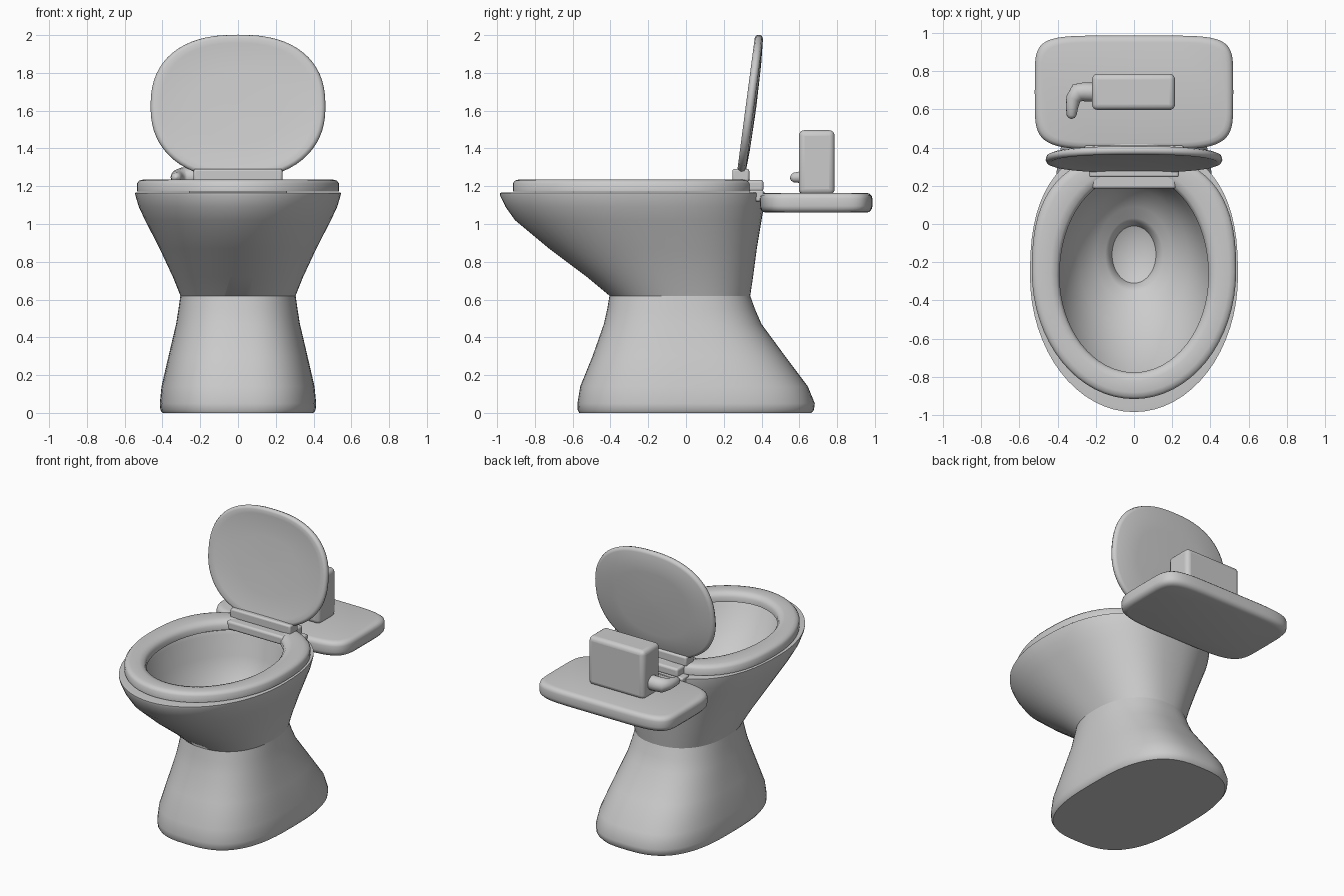
import bpy, bmesh, math

SEG = 64


def finish(obj, angle=40):
    bpy.ops.object.select_all(action='DESELECT')
    obj.select_set(True)
    bpy.context.view_layer.objects.active = obj
    bpy.ops.object.shade_smooth_by_angle(angle=math.radians(angle))
    return obj


def outline(z, w, y0, y1, yc, nf, nb):
    """Egg outline: half width w, from y0 to y1, widest at yc; nf / nb = squareness front / back."""
    pts = []
    for i in range(SEG):
        t = 2 * math.pi * i / SEG
        c, s = math.cos(t), math.sin(t)
        n, r = (nb, y1 - yc) if s >= 0 else (nf, yc - y0)
        x = math.copysign(w * abs(c) ** (2 / n), c)
        y = yc + math.copysign(r * abs(s) ** (2 / n), s)
        pts.append((x, y, z))
    return pts


def loft(name, rings, ring_closed=False, angle=40):
    bm = bmesh.new()
    loops = [[bm.verts.new(p) for p in outline(*r)] for r in rings]
    pairs = list(zip(loops, loops[1:]))
    if ring_closed:
        pairs.append((loops[-1], loops[0]))
    else:
        bm.faces.new(loops[0])
        bm.faces.new(loops[-1])
    for a, b in pairs:
        for i in range(SEG):
            j = (i + 1) % SEG
            bm.faces.new((a[i], a[j], b[j], b[i]))
    bmesh.ops.recalc_face_normals(bm, faces=bm.faces)
    me = bpy.data.meshes.new(name)
    bm.to_mesh(me)
    bm.free()
    obj = bpy.data.objects.new(name, me)
    bpy.context.collection.objects.link(obj)
    return finish(obj, angle)


def box(name, lo, hi, bevel):
    bpy.ops.mesh.primitive_cube_add(size=1, location=[(a + b) / 2 for a, b in zip(lo, hi)])
    obj = bpy.context.object
    obj.name = name
    obj.scale = [b - a for a, b in zip(lo, hi)]
    bpy.ops.object.transform_apply(location=False, rotation=False, scale=True)
    m = obj.modifiers.new("bevel", 'BEVEL')
    m.width, m.segments = bevel, 4
    return finish(obj)


# Pedestal foot
loft("pedestal", [
    (0.00, .400, -.565, .665, .05, 2.8, 2.8),
    (0.015, .411, -.573, .677, .05, 2.8, 2.8),
    (0.05, .414, -.575, .682, .05, 2.8, 2.8),
    (0.14, .405, -.56, .645, .04, 2.8, 2.8),
    (0.30, .368, -.495, .525, .01, 2.7, 2.7),
    (0.47, .328, -.435, .40, -.02, 2.5, 2.5),
    (0.55, .315, -.417, .365, -.03, 2.4, 2.4),
    (0.62, .305, -.405, .34, -.03, 2.3, 2.3)])

# Bowl: outer wall, rim, inner wall and drain in one skin
loft("bowl", [
    (.62, .305, -.405, .34, -.03, 2.3, 2.3),
    (.72, .345, -.525, .355, -.09, 2.2, 2.4),
    (.87, .415, -.725, .375, -.17, 2.1, 2.5),
    (1.02, .492, -.905, .40, -.24, 2.0, 2.5),
    (1.09, .525, -.955, .412, -.26, 2.0, 2.5),
    (1.15, .543, -.984, .42, -.27, 2.0, 2.5),
    (1.165, .545, -.985, .42, -.27, 2.0, 2.5),
    (1.167, .53, -.965, .41, -.27, 2.0, 2.5),
    (1.165, .41, -.80, .27, -.27, 2.0, 2.0),
    (1.14, .40, -.785, .26, -.27, 2.0, 2.0),
    (1.0, .37, -.70, .24, -.25, 2.0, 2.0),
    (.86, .29, -.55, .18, -.20, 2.0, 2.0),
    (.77, .20, -.42, .09, -.17, 2.0, 2.0),
    (.74, .15, -.355, .03, -.16, 2.0, 2.0),
    (.72, .13, -.33, .01, -.16, 2.0, 2.0),
    (.67, .115, -.31, -.01, -.16, 2.0, 2.0),
    (.64, .06, -.24, -.08, -.16, 2.0, 2.0)])

# Seat ring: rounded cross-section swept from outer to inner outline
section = [(0, 1.172), (0, 1.215), (.012, 1.23), (.035, 1.236), (.095, 1.236),
           (.125, 1.228), (.14, 1.205), (.14, 1.172)]
rings = []
for d, z in section:
    f = d / .14
    rings.append((z, .535 - .145 * f, -.917 + .14 * f, .36 - .10 * f,
                  -.25 - .02 * f, 2.0, 2.6 - .55 * f))
loft("seat", rings, ring_closed=True, angle=60)

# Raised lid, slightly dished at the front and domed at the back
profile = [(.05, .008), (.5, .011), (.88, .016), (.95, .022), (.985, .016), (1, .002),
           (.99, -.014), (.95, -.022), (.6, -.030), (.05, -.034)]
lid = loft("lid", [(z, .463 * s, -.385 * s, .385 * s, 0, 2.25, 2.4) for s, z in profile], angle=60)
lid.location = (0, .338, 1.62)
lid.rotation_euler = (math.radians(82.5), 0, 0)

# Hinges and mounting
box("lid_hinge", (-.235, .245, 1.225), (.235, .335, 1.292), .012)
box("seat_hinge", (-.22, .185, 1.172), (.22, .41, 1.233), .015)
box("hinge_mount", (-.26, .335, 1.12), (.26, .41, 1.18), .01)

# Rear shelf
loft("rear_shelf", [(z, .52 - d, .39 + d, .987 - d, .69, 5, 6) for z, d in
     [(1.06, .035), (1.064, .016), (1.08, .003), (1.095, 0), (1.135, 0), (1.15, .004), (1.161, .016), (1.165, .035)]],
     angle=60)

# Flush box
box("flush_box", (-.22, .597, 1.155), (.215, .787, 1.497), .03)

# Flush lever: tapered tube, bent forward
cu = bpy.data.curves.new("flush_lever", 'CURVE')
cu.dimensions = '3D'
cu.bevel_depth = .05
cu.bevel_resolution = 5
cu.use_fill_caps = True
path = [(-.20, .69, 1.25, 1), (-.26, .692, 1.25, 1), (-.295, .688, 1.25, 1), (-.318, .655, 1.25, .78),
        (-.325, .61, 1.248, .64), (-.327, .57, 1.246, .52), (-.327, .557, 1.246, .35), (-.327, .55, 1.246, .05)]
sp = cu.splines.new('POLY')
sp.points.add(len(path) - 1)
for p, (x, y, z, r) in zip(sp.points, path):
    p.co = (x, y, z, 1)
    p.radius = r
sp.use_smooth = True
lever = bpy.data.objects.new("flush_lever", cu)
bpy.context.collection.objects.link(lever)
